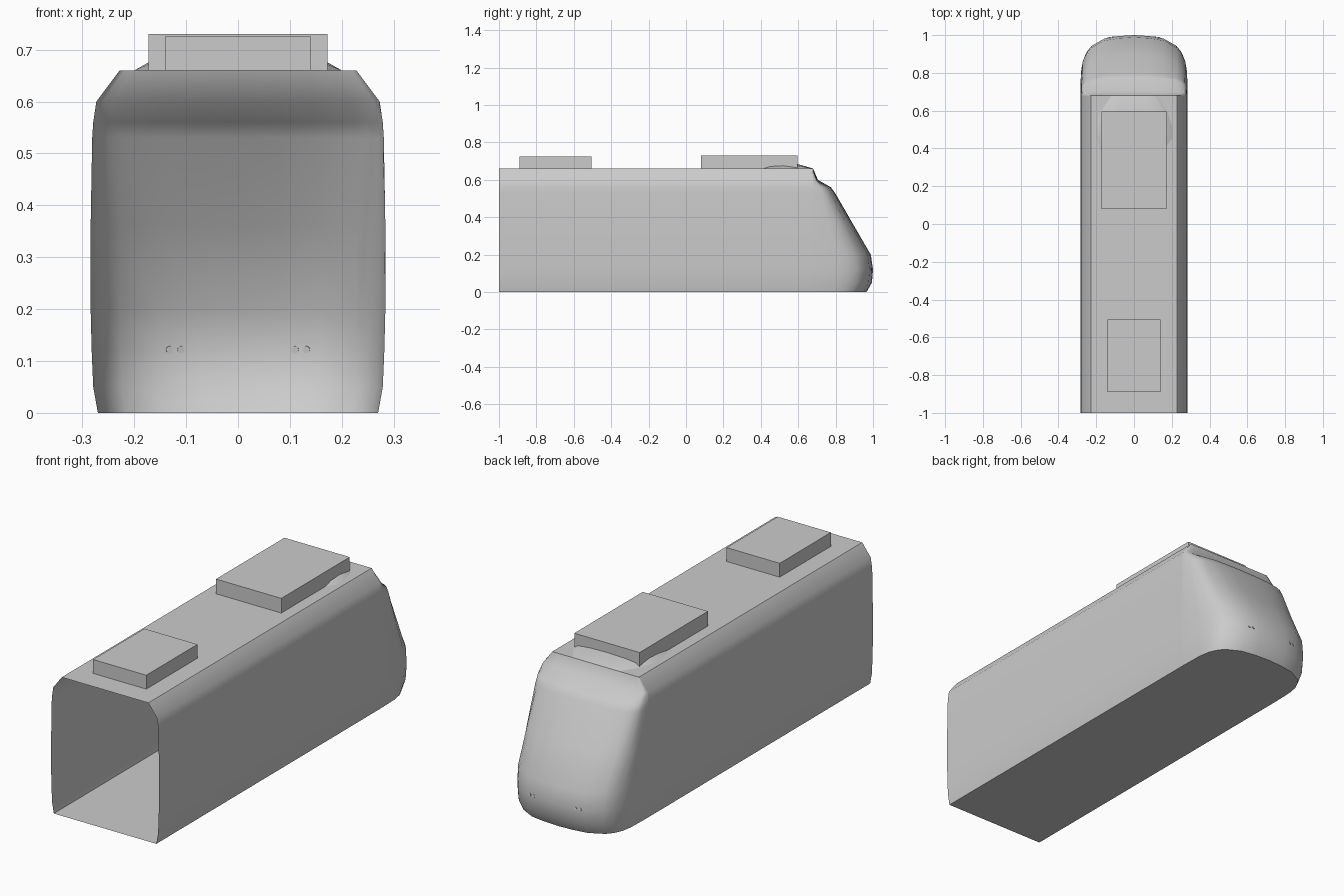
import bpy, bmesh, math
from mathutils import Vector

if "Cube" in bpy.data.objects:
    bpy.data.objects.remove(bpy.data.objects["Cube"])

grey = bpy.data.materials.new("body grey")
grey.use_nodes = True
GREY = (0.6, 0.6, 0.6, 1)
grey.diffuse_color = GREY
grey.node_tree.nodes["Principled BSDF"].inputs["Base Color"].default_value = GREY


def finish(name, bm, angle=None):
    """Turn a bmesh into a named object, smooth shaded below the given angle."""
    bmesh.ops.recalc_face_normals(bm, faces=bm.faces)
    mesh = bpy.data.meshes.new(name)
    bm.to_mesh(mesh)
    bm.free()
    mesh.materials.append(grey)
    obj = bpy.data.objects.new(name, mesh)
    bpy.context.collection.objects.link(obj)
    if angle:
        bpy.ops.object.select_all(action='DESELECT')
        obj.select_set(True)
        bpy.context.view_layer.objects.active = obj
        bpy.ops.object.shade_smooth_by_angle(angle=math.radians(angle))
    return obj


def loft(rows, closed=False):
    """Bridge rows of points into a sheet."""
    bm = bmesh.new()
    grid = [[bm.verts.new(p) for p in row] for row in rows]
    n = len(rows[0])
    for a, b in zip(grid, grid[1:]):
        for i in range(n if closed else n - 1):
            j = (i + 1) % n
            bm.faces.new((a[i], a[j], b[j], b[i]))
    return bm, grid


def box(name, half_width, y0, y1, z0, z1):
    bm = bmesh.new()
    bmesh.ops.create_cube(bm, size=1)
    for v in bm.verts:
        v.co = (v.co.x * 2 * half_width,
                y1 if v.co.y > 0 else y0,
                z1 if v.co.z > 0 else z0)
    return finish(name, bm)


SEAM, ROOF = 0.68, 0.66

# Height, half width and nose reach of the body
SECTION = [(0, .27, .965), (.05, .279, .994), (.12, .282, 1.0), (.2, .284, .988),
           (.36, .284, .895), (.53, .281, .797), (.56, .279, .775),
           (.6, .273, .705), (ROOF, .228, SEAM)]

# Carriage shell: one thin tube, open at the front end
half = [(w, z) for z, w, _ in SECTION]
ring = half + [(-x, z) for x, z in reversed(half)]
bm, _ = loft([[(x, y, z) for x, z in ring] for y in (-1, SEAM)], closed=True)
finish("carriage_shell", bm, 40)

# Rounded nose: the same plan curve scaled at every height, with a flat floor
PLAN = [(1, 0), (.99, .4), (.957, .58), (.89, .72), (.8, .82), (.55, .945), (.28, .985)]
plan = PLAN + [(0, 1)] + [(-x, y) for x, y in reversed(PLAN)]
bm, grid = loft([[(w * px, SEAM + (reach - SEAM) * py, z) for px, py in plan]
                 for z, w, reach in SECTION])
bm.faces.new(grid[0])
nose = finish("nose", bm, 50)

# Low fairing on the roof, partly under the large unit
ARCH = [(-1, 0), (-.86, .65), (-.5, .9), (0, 1), (.5, .9), (.86, .65), (1, 0)]
bm, _ = loft([[(w * x, y, ROOF + h * t) for x, t in ARCH]
              for y, w, h in [(.38, .17, 0), (.45, .2, .018), (.52, .2, .024),
                              (.59, .18, .026), (SEAM, .12, .001)]])
finish("roof_fairing", bm, 40)

# Roof units
box("large_roof_unit", .172, .08, .595, ROOF, .73)
box("small_roof_unit", .14, -.89, -.505, ROOF, .726)

# Pairs of tiny lamps set on the nose
bpy.context.view_layer.update()
for side, label in ((1, "left"), (-1, "right")):
    for i, x in enumerate((.11, .132)):
        hit, point, normal, _ = nose.ray_cast(Vector((side * x, 2, .122)), Vector((0, -1, 0)))
        if not hit:
            continue
        bm = bmesh.new()
        bmesh.ops.create_cone(bm, cap_ends=True, segments=12,
                              radius1=.007, radius2=.007, depth=.004)
        lamp = finish(f"{label}_lamp_{i + 1}", bm)
        lamp.location = point
        lamp.rotation_euler = normal.to_track_quat('Z', 'Y').to_euler()
